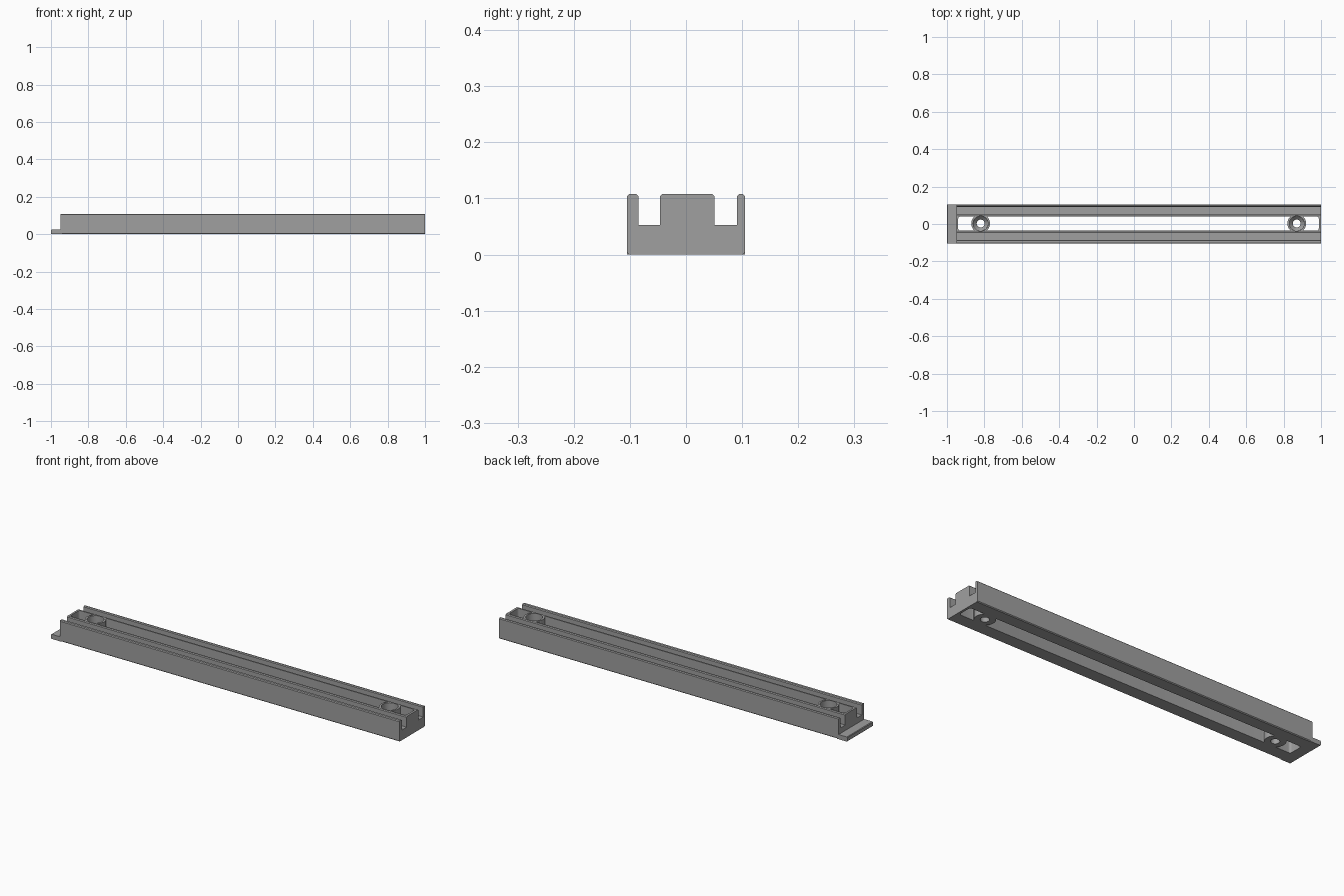
import bpy, bmesh, math

if "Cube" in bpy.data.objects:
    bpy.data.objects.remove(bpy.data.objects["Cube"], do_unlink=True)

GREY = (0.35, 0.35, 0.35, 1)
grey = bpy.data.materials.new("plain grey")
grey.use_nodes = True
grey.diffuse_color = GREY
grey.node_tree.nodes["Principled BSDF"].inputs["Base Color"].default_value = GREY

HEIGHT, HALF, BODY_LEFT = 0.108, 0.105, -0.95
MID = 0.0025          # centre line of the raised rib
HOLES = (-0.82, 0.87)
BOSS = 0.05


def prism(name, points, offset):
    """Extrude a closed outline along a vector."""
    bm = bmesh.new()
    face = bm.faces.new([bm.verts.new(p) for p in points])
    new = bmesh.ops.extrude_face_region(bm, geom=[face])["geom"]
    bmesh.ops.translate(bm, vec=offset, verts=[v for v in new if isinstance(v, bmesh.types.BMVert)])
    bmesh.ops.recalc_face_normals(bm, faces=bm.faces)
    mesh = bpy.data.meshes.new(name)
    bm.to_mesh(mesh)
    bm.free()
    obj = bpy.data.objects.new(name, mesh)
    obj.data.materials.append(grey)
    bpy.context.collection.objects.link(obj)
    return obj


def cone(name, x, low, high, r_low, r_high):
    bpy.ops.mesh.primitive_cone_add(vertices=48, radius1=r_low, radius2=r_high,
                                    depth=high - low, location=(x, MID, (low + high) / 2))
    obj = bpy.context.object
    obj.name = name
    obj.data.materials.append(grey)
    return obj


def combine(obj, tool, operation):
    mod = obj.modifiers.new(operation.lower(), "BOOLEAN")
    mod.operation, mod.object, mod.solver = operation, tool, "EXACT"
    bpy.context.view_layer.objects.active = obj
    bpy.ops.object.modifier_apply(modifier=mod.name)
    bpy.data.objects.remove(tool, do_unlink=True)


def rounded_slot(name, x0, x1, half, r):
    """Rounded rectangle running through the full height."""
    pts = []
    corners = ((x1 - r, half - r), (x0 + r, half - r), (x0 + r, r - half), (x1 - r, r - half))
    for quarter, (cx, cy) in enumerate(corners):
        for step in range(6):
            a = (quarter + step / 5) * math.pi / 2
            pts.append((cx + r * math.cos(a), MID + cy + r * math.sin(a), -0.1))
    return prism(name, pts, (0, 0, 0.4))


# Grooved rail: chamfered cross-section swept along its length
c, floor = 0.004, 0.053
section = [(-HALF + c, 0), (HALF - c, 0), (HALF, c)]
for right, left in ((HALF, 0.091), (0.051, -0.046), (-0.085, -HALF)):
    if right != HALF:
        section.append((right, floor))
    section += [(right, HEIGHT - c), (right - c, HEIGHT), (left + c, HEIGHT), (left, HEIGHT - c)]
    if left != -HALF:
        section.append((left, floor))
section.append((-HALF, c))
rail = prism("rail", [(BODY_LEFT, y, z) for y, z in section], (1 - BODY_LEFT, 0, 0))

# Thin end lip
lip_side = [(-1, 0.003), (-0.997, 0), (-0.94, 0), (-0.94, 0.024), (-0.997, 0.024), (-1, 0.021)]
lip = prism("end_lip", [(x, -HALF, z) for x, z in lip_side], (0, 2 * HALF, 0))
combine(rail, lip, "UNION")

# Long slot and end pockets, curved around the screw bosses
for x0, x1 in ((-0.94, HOLES[0] - 0.03), (HOLES[0] + 0.03, HOLES[1] - 0.03), (HOLES[1] + 0.03, 0.988)):
    slot = rounded_slot("slot_cutter", x0, x1, 0.038, 0.012)
    for hole in HOLES:
        combine(slot, cone("boss_cutter", hole, -0.3, 0.5, BOSS, BOSS), "DIFFERENCE")
    combine(rail, slot, "DIFFERENCE")

# Countersunk screw holes
for hole in HOLES:
    for low, high, r_low, r_high in ((-0.1, 0.2, 0.021, 0.021), (0.03, 0.0505, 0.02, 0.04), (0.05, 0.2, 0.04, 0.04)):
        combine(rail, cone("screw_cutter", hole, low, high, r_low, r_high), "DIFFERENCE")

bpy.ops.object.select_all(action="DESELECT")
rail.select_set(True)
bpy.context.view_layer.objects.active = rail
bpy.ops.object.shade_smooth_by_angle(angle=math.radians(25))
